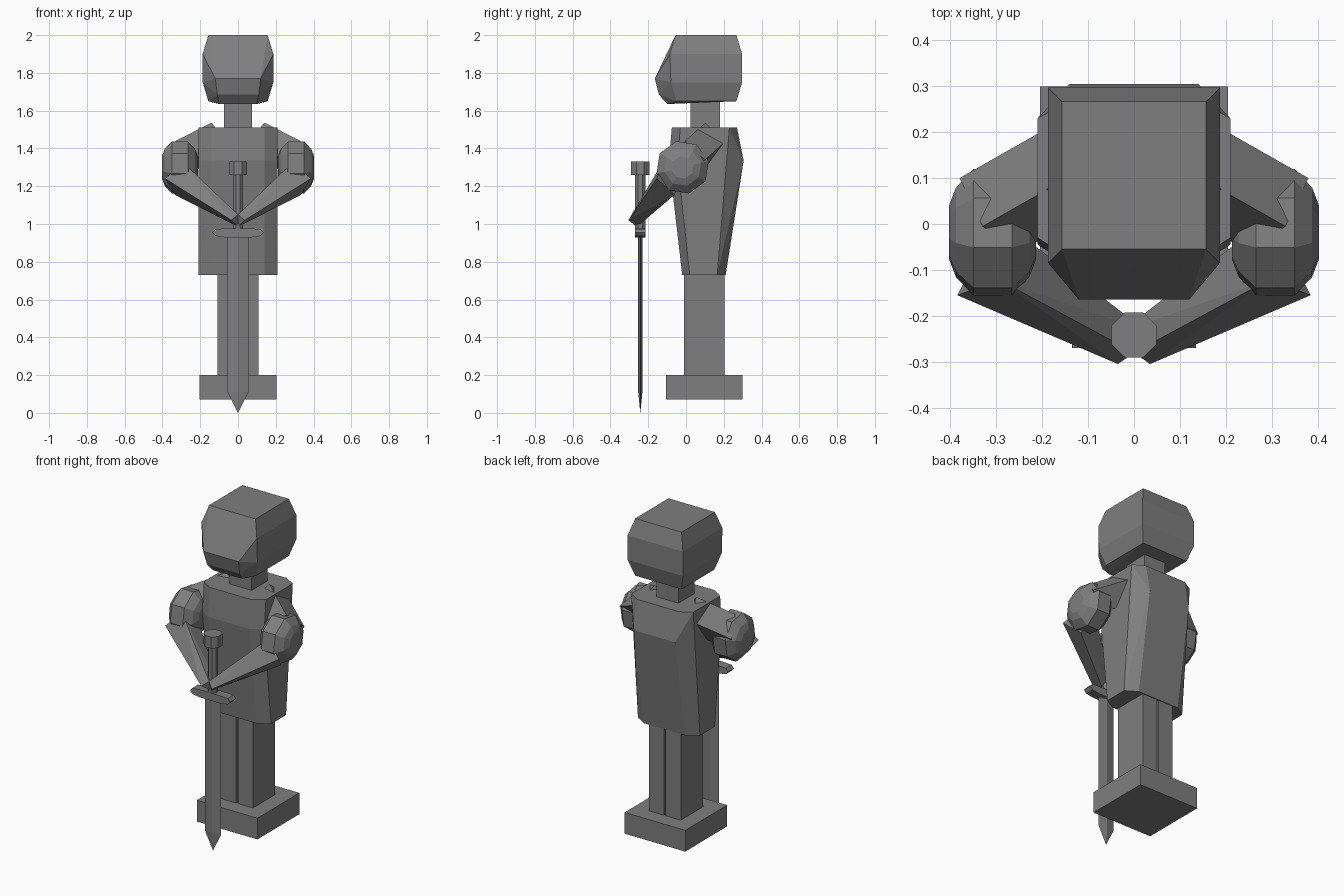
import bpy, bmesh, math
from mathutils import Vector, Matrix

if "Cube" in bpy.data.objects:
    bpy.data.objects.remove(bpy.data.objects["Cube"])

grey = bpy.data.materials.new("stone_grey")
grey.use_nodes = True
COL = (0.21, 0.21, 0.21, 1)
grey.diffuse_color = COL
grey.node_tree.nodes["Principled BSDF"].inputs["Base Color"].default_value = COL


def finish(name, bm):
    bmesh.ops.recalc_face_normals(bm, faces=bm.faces)
    mesh = bpy.data.meshes.new(name)
    bm.to_mesh(mesh)
    bm.free()
    mesh.materials.append(grey)
    obj = bpy.data.objects.new(name, mesh)
    bpy.context.collection.objects.link(obj)
    return obj


def hull(name, points):
    """Faceted convex solid around a few corner points."""
    bm = bmesh.new()
    for p in points:
        bm.verts.new(p)
    res = bmesh.ops.convex_hull(bm, input=bm.verts)
    loose = {g for g in res["geom_interior"] if isinstance(g, bmesh.types.BMVert)}
    bmesh.ops.delete(bm, geom=list(loose), context='VERTS')
    bmesh.ops.dissolve_limit(bm, angle_limit=math.radians(3), verts=bm.verts, edges=bm.edges)
    return finish(name, bm)


def box(name, x, y, z):
    return hull(name, [(a, b, c) for a in x for b in y for c in z])


def cylinder(name, radius, sides, x, y, z):
    ring = [2 * math.pi * (i + 0.5) / sides for i in range(sides)]
    return hull(name, [(x + radius * math.cos(a), y + radius * math.sin(a), h)
                       for a in ring for h in z])


def both(points):
    return [(s * x, y, z) for x, y, z in points for s in (1, -1)]


# Plinth, legs and neck
box("plinth", (-0.205, 0.205), (-0.105, 0.3), (0.07, 0.2))
for side, s in (("left", 1), ("right", -1)):
    box(side + "_leg", (s * 0.006, s * 0.108), (-0.01, 0.205), (0.2, 0.75))
box("neck", (-0.075, 0.075), (0.025, 0.18), (1.48, 1.67))

# Torso: three chamfered sections (height, front, front side, back side, back)
torso = []
for z, f, fs, bs, b in ((0.73, -0.02, 0.02, 0.165, 0.21),
                        (1.335, -0.09, -0.045, 0.22, 0.305),
                        (1.51, -0.075, -0.03, 0.23, 0.27)):
    torso += [(0.14, f, z), (0.21, fs, z), (0.21, bs, z), (0.14, b, z)]
hull("torso", both(torso))

# Head with sloping face and chin
hull("head", both([
    (0.157, -0.055, 2.0), (0.157, 0.267, 2.0),
    (0.187, -0.085, 1.9), (0.187, 0.297, 1.9),
    (0.187, -0.08, 1.75), (0.187, 0.297, 1.75),
    (0.157, -0.05, 1.65), (0.157, 0.267, 1.65),
    (0.12, -0.165, 1.77), (0.11, -0.143, 1.685), (0.1, -0.1, 1.635)]))

# Arms: square upper arm, faceted elbow guard, tapering forearm
upper_end = [(0.38, 0.1, 1.34), (0.33, -0.005, 1.44), (0.25, -0.06, 1.34), (0.3, 0.045, 1.245)]
to_shoulder = Vector((-0.19, 0.108, 0.096))
upper = upper_end + [tuple(Vector(p) + to_shoulder) for p in upper_end]
elbow = []
for off, r in ((0.095, 0.06), (0.08, 0.1), (0.042, 0.142)):
    for i in range(8):
        a = math.pi * (i + 0.3) / 4
        for d in (-off, off):
            elbow.append((0.308 + d, -0.018 + r * math.cos(a), 1.3 + r * math.sin(a)))
forearm = [(0.385, -0.155, 1.24), (0.335, -0.06, 1.155), (0.293, -0.122, 1.33), (0.243, -0.027, 1.244),
           (0.035, -0.305, 1.02), (0.0, -0.26, 0.985), (0.0, -0.28, 1.05), (-0.03, -0.235, 1.02)]
for side, s in (("left", 1), ("right", -1)):
    for part, pts in (("upper_arm", upper), ("elbow_guard", elbow), ("forearm", forearm)):
        hull(side + "_" + part, [(s * x, y, z) for x, y, z in pts])

# Sword held point down
SY = -0.242
cylinder("sword_pommel", 0.053, 8, 0, SY, (1.26, 1.33))
cylinder("sword_grip", 0.029, 8, 0, SY, (0.96, 1.27))
hull("sword_guard", both([(x, SY + d, z) for d in (-0.028, 0.028)
                          for x, z in ((0.135, 0.955), (0.12, 0.973), (0.12, 0.937),
                                       (0.07, 0.976), (0.07, 0.929))]))
blade = [(0, SY, 0.0)]
for z in (0.11, 0.95):
    blade += [(0.055, SY, z), (-0.055, SY, z), (0, SY - 0.011, z), (0, SY + 0.011, z)]
hull("sword_blade", blade)
